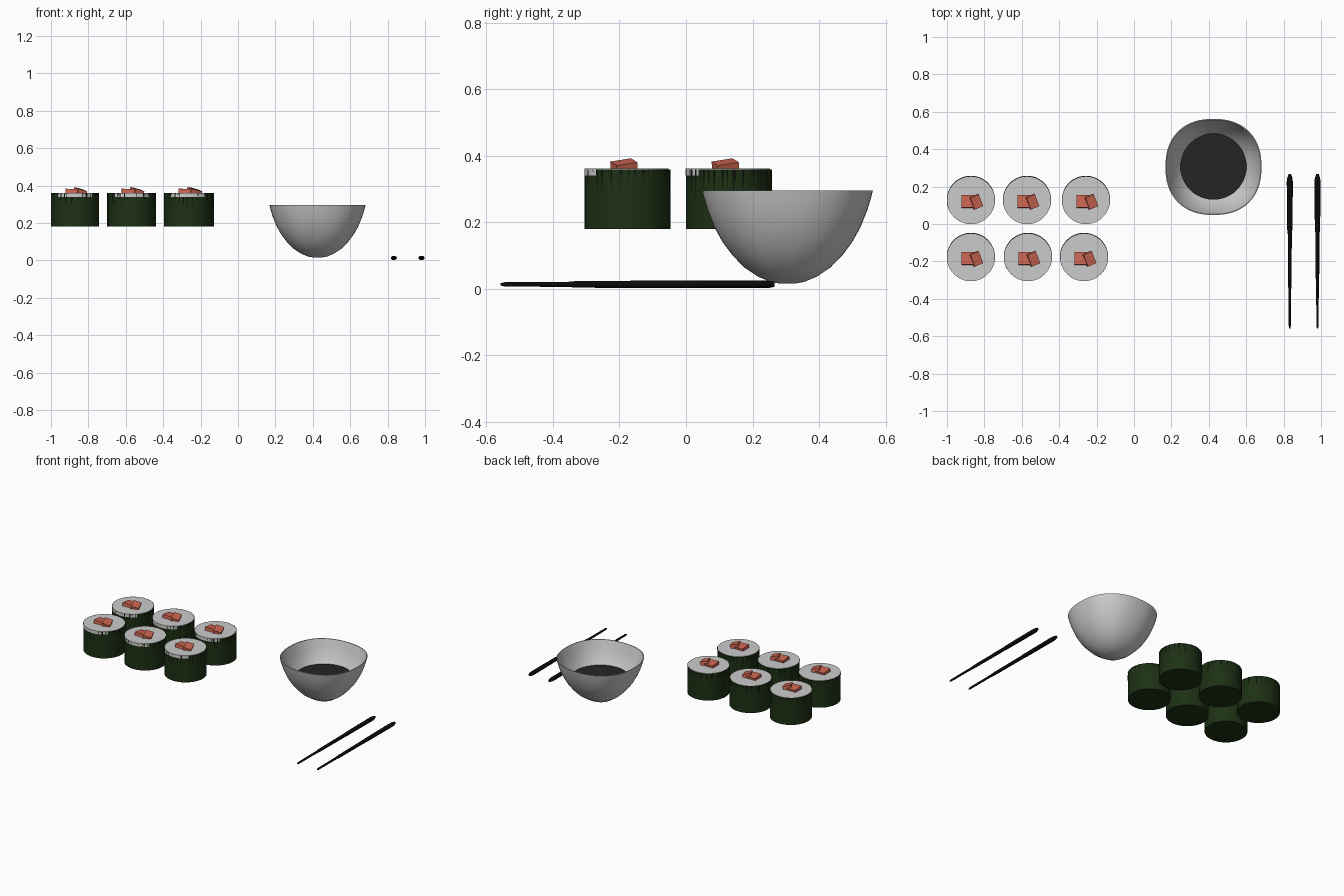
import bpy, bmesh, math, random
from mathutils import Matrix, Vector, Euler

if "Cube" in bpy.data.objects:
    bpy.data.objects.remove(bpy.data.objects["Cube"])

random.seed(4)


def material(name, rgb):
    m = bpy.data.materials.new(name)
    m.diffuse_color = (*rgb, 1)
    m.use_nodes = True
    m.node_tree.nodes["Principled BSDF"].inputs["Base Color"].default_value = m.diffuse_color
    return m


SEAWEED = material("seaweed", (0.012, 0.03, 0.007))
DARK = material("dark_seaweed", (0.003, 0.006, 0.002))
SALMON = material("salmon", (0.60, 0.13, 0.08))
SAUCE = material("sauce", (0.018, 0.018, 0.018))
LACQUER = material("lacquer", (0.003, 0.003, 0.003))


def finish(name, bm, mat=None, loc=(0, 0, 0), smooth=None):
    me = bpy.data.meshes.new(name)
    bm.to_mesh(me)
    bm.free()
    ob = bpy.data.objects.new(name, me)
    ob.location = loc
    bpy.context.collection.objects.link(ob)
    if mat:
        me.materials.append(mat)
    if smooth:
        bpy.ops.object.select_all(action='DESELECT')
        ob.select_set(True)
        bpy.context.view_layer.objects.active = ob
        bpy.ops.object.shade_smooth_by_angle(angle=math.radians(smooth))
    return ob


def loft(bm, rings, cap_start=True, cap_end=True):
    """Skin a list of closed point rings."""
    rows = [[bm.verts.new(p) for p in r] for r in rings]
    n = len(rows[0])
    for a, b in zip(rows, rows[1:]):
        for i in range(n):
            j = (i + 1) % n
            bm.faces.new((a[i], a[j], b[j], b[i]))
    if cap_start:
        bm.faces.new(rows[0][::-1])
    if cap_end:
        bm.faces.new(rows[-1])
    bmesh.ops.recalc_face_normals(bm, faces=bm.faces)


def circle(r, z, n=48):
    return [(r * math.cos(2 * math.pi * i / n), r * math.sin(2 * math.pi * i / n), z)
            for i in range(n)]


def roll(x, y):
    # seaweed wrapper, shifted slightly towards the back
    bm = bmesh.new()
    loft(bm, [circle(0.129, 0.18), circle(0.129, 0.359)])
    finish("seaweed_wrap", bm, SEAWEED, (x, y + 0.002, 0), 40)
    # rice showing on top
    bm = bmesh.new()
    loft(bm, [circle(0.127, 0.34), circle(0.127, 0.361)])
    finish("rice", bm, None, (x, y - 0.001, 0), 40)
    # dark torn streaks running down from the top edge
    bm = bmesh.new()
    for i in range(48):
        a = 2 * math.pi * (i + random.random()) / 48
        w, depth = random.uniform(0.01, 0.04), random.uniform(0.01, 0.09)
        pts = [(a - w, 0.359), (a, 0.359 - depth), (a + w, 0.359)]
        bm.faces.new([bm.verts.new((0.1297 * math.cos(t), 0.1297 * math.sin(t), z))
                      for t, z in pts])
    finish("seaweed_streaks", bm, DARK, (x, y + 0.002, 0))
    # two salmon chunks
    bm = bmesh.new()
    for centre, size, rot in (((-0.018, -0.008, 0.358), (0.066, 0.066, 0.04), (-0.12, 0.05, 0)),
                              ((0.025, -0.008, 0.358), (0.05, 0.068, 0.048), (0.15, 0.25, 0.4))):
        mat = (Matrix.Translation(Vector(centre)) @ Euler(rot).to_matrix().to_4x4()
               @ Matrix.Diagonal((*size, 1)))
        bmesh.ops.create_cube(bm, size=1, matrix=mat)
    finish("salmon_filling", bm, SALMON, (x, y, 0))


for x, y in ((-0.872, 0.127), (-0.572, 0.127), (-0.257, 0.127),
             (-0.872, -0.178), (-0.567, -0.178), (-0.267, -0.178)):
    roll(x, y)


# bowl: rounded-square rings, outside up and then inside down
def soft_square(r, z, n=64):
    pts = []
    for i in range(n):
        t = 2 * math.pi * i / n
        c, s = math.cos(t), math.sin(t)
        k = r * (abs(c) ** 2.3 + abs(s) ** 2.3) ** (-1 / 2.3)
        pts.append((k * c, k * s, z))
    return pts


outer = [(0.02, 0.015), (0.05, 0.02), (0.09, 0.037), (0.13, 0.064), (0.165, 0.1),
         (0.195, 0.14), (0.22, 0.185), (0.24, 0.235), (0.252, 0.275), (0.257, 0.295)]
inner = [(r - 0.006 if r > 0.03 else r, z + (0.006 if r < 0.2 else 0.001))
         for r, z in outer[:-1]]
profile = outer + [(0.252, 0.295)] + inner[::-1]
bm = bmesh.new()
loft(bm, [soft_square(r, z) for r, z in profile])
finish("bowl", bm, None, (0.425, 0.305, 0), 50)

# sauce surface
bm = bmesh.new()
loft(bm, [circle(0.177, 0.155), circle(0.177, 0.163)])
finish("sauce", bm, SAUCE, (0.425, 0.307, 0), 40)

# chopsticks: tapering oval sections with a thicker handle
sections = [(-0.558, 0.003), (-0.545, 0.006), (-0.355, 0.007), (-0.33, 0.009), (-0.05, 0.011),
            (-0.03, 0.014), (0.06, 0.015), (0.225, 0.0165), (0.245, 0.014), (0.266, 0.007)]
for side, x in (("left", 0.833), ("right", 0.981)):
    bm = bmesh.new()
    loft(bm, [[(w * math.cos(math.pi * i / 6), y,
                0.013 + min(0.0115, w * 1.1) * math.sin(math.pi * i / 6)) for i in range(12)]
              for y, w in sections])
    finish(side + "_chopstick", bm, LACQUER, (x, 0, 0), 40)
